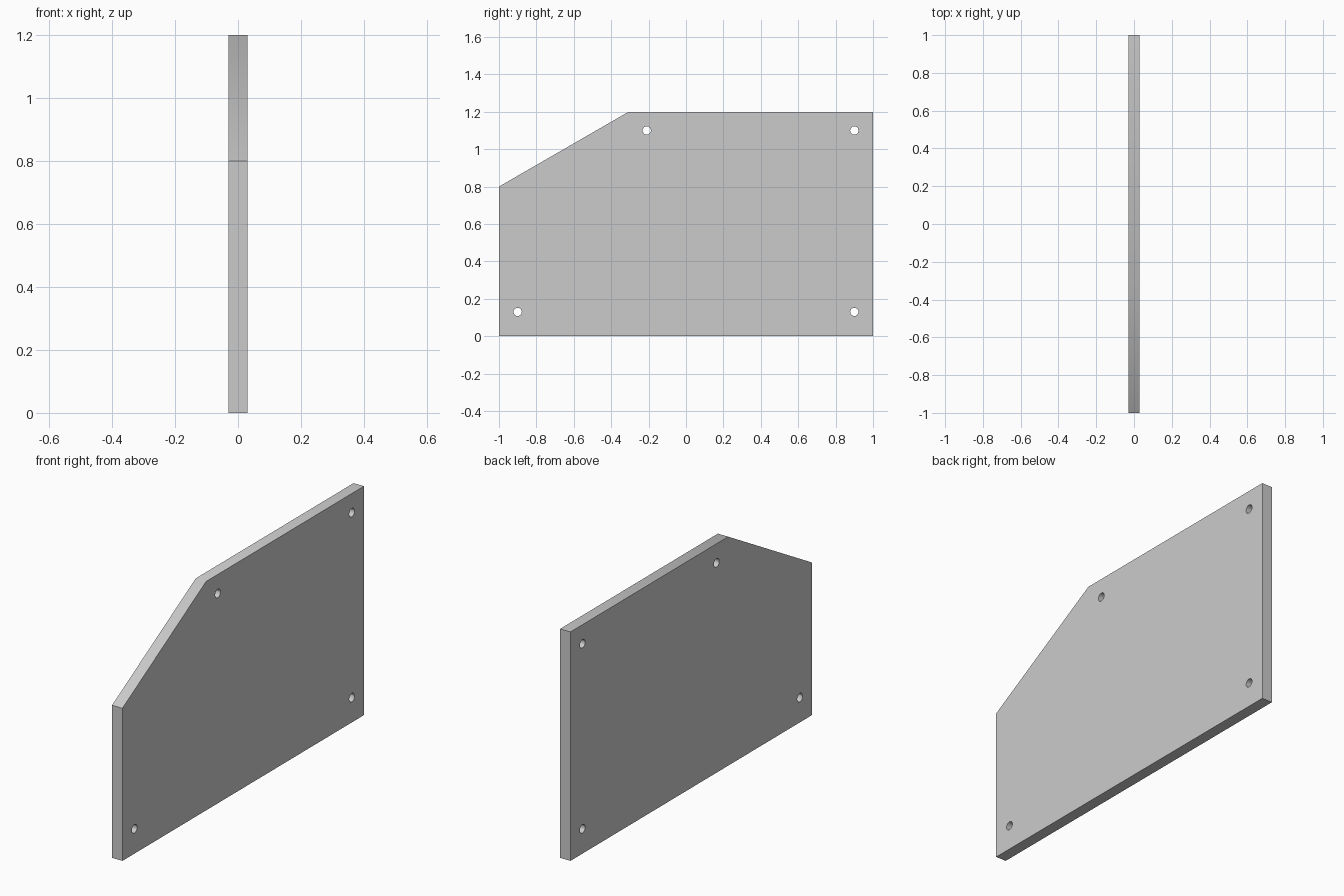
import bpy, bmesh
from math import pi
from mathutils import Matrix

if "Cube" in bpy.data.objects:
    bpy.data.objects.remove(bpy.data.objects["Cube"])

THICK = 0.06
HOLE_R = 0.022
OUTLINE = [(-1, 0), (1, 0), (1, 1.2), (-0.307, 1.2), (-1, 0.8)]   # (y, z)
HOLES = [(-0.9, 0.13), (0.9, 0.13), (0.9, 1.1), (-0.21, 1.1)]     # (y, z)


def make_object(name, bm):
    bmesh.ops.recalc_face_normals(bm, faces=bm.faces[:])
    mesh = bpy.data.meshes.new(name)
    bm.to_mesh(mesh)
    bm.free()
    obj = bpy.data.objects.new(name, mesh)
    bpy.context.collection.objects.link(obj)
    return obj


# Panel: clipped-corner profile extruded through its thickness
bm = bmesh.new()
face = bm.faces.new([bm.verts.new((-THICK / 2, y, z)) for y, z in OUTLINE])
side = bmesh.ops.extrude_face_region(bm, geom=[face])["geom"]
bmesh.ops.translate(bm, vec=(THICK, 0, 0),
                    verts=[v for v in side if isinstance(v, bmesh.types.BMVert)])
panel = make_object("panel", bm)

# Cutter: one cylinder per mounting hole
bm = bmesh.new()
for y, z in HOLES:
    bmesh.ops.create_cone(bm, cap_ends=True, segments=32, radius1=HOLE_R,
                          radius2=HOLE_R, depth=THICK * 3,
                          matrix=Matrix.Translation((0, y, z)) @ Matrix.Rotation(pi / 2, 4, "Y"))
cutter = make_object("hole_cutter", bm)
cutter.hide_render = True

# Drill the mounting holes
drill = panel.modifiers.new("mounting_holes", "BOOLEAN")
drill.operation = "DIFFERENCE"
drill.solver = "EXACT"
drill.object = cutter
bpy.context.view_layer.objects.active = panel
panel.select_set(True)
bpy.ops.object.modifier_apply(modifier=drill.name)
bpy.data.objects.remove(cutter)

# Round hole walls, crisp panel edges
bpy.ops.object.shade_smooth_by_angle()
